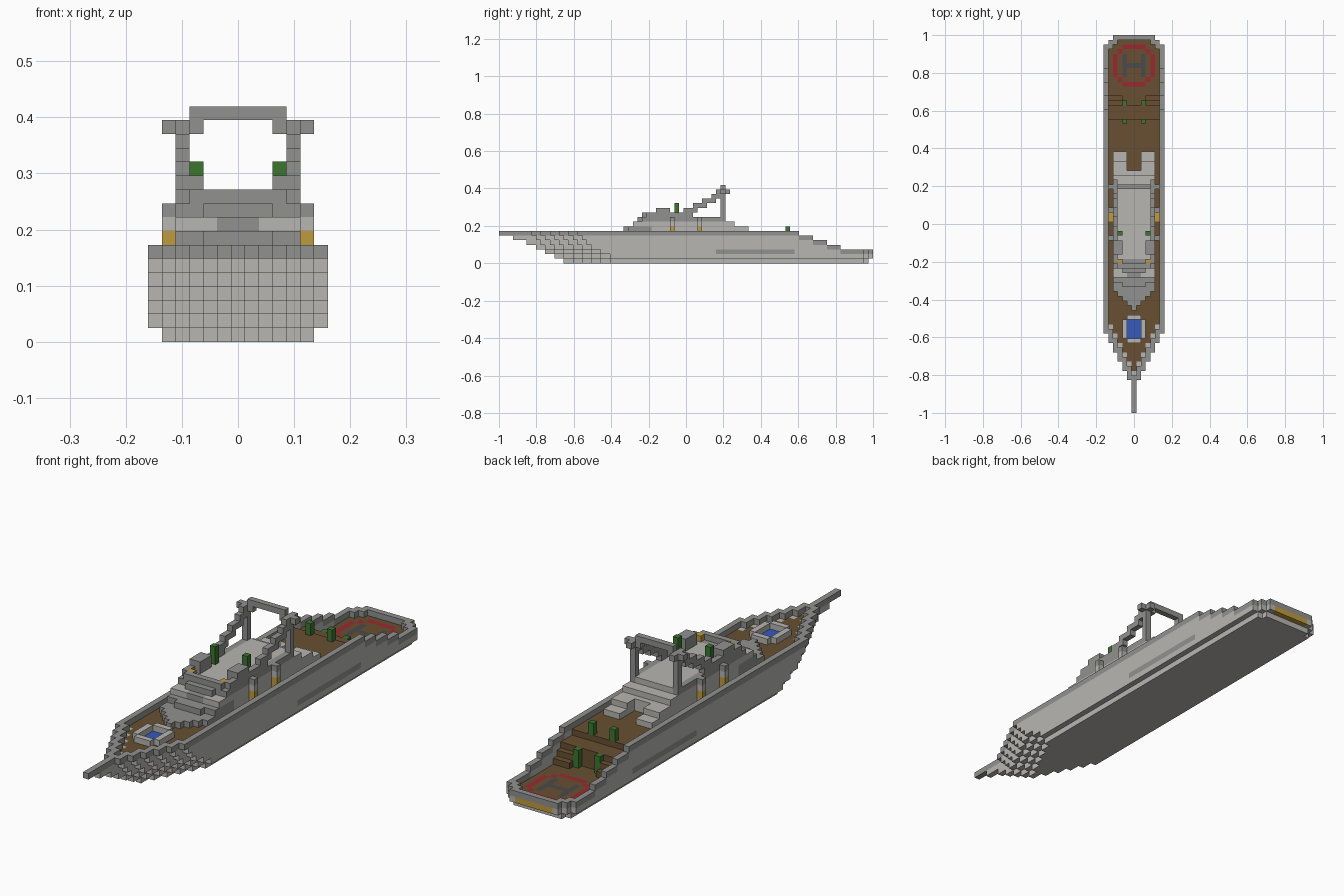
import bpy
from mathutils import Vector

V = 2 / 81                       # edge length of one block
LENGTH = 81

if "Cube" in bpy.data.objects:
    bpy.data.objects.remove(bpy.data.objects["Cube"], do_unlink=True)

COLOURS = {
    "light_grey": (0.474, 0.467, 0.44),
    "dark_grey": (0.286, 0.286, 0.28),
    "wood": (0.138, 0.08, 0.032),
    "red": (0.32, 0.022, 0.03),
    "blue": (0.04, 0.1, 0.5),
    "green": (0.045, 0.18, 0.03),
    "gold": (0.52, 0.33, 0.05),
    "charcoal": (0.07, 0.07, 0.07),
}
MATS = {}
for name, rgb in COLOURS.items():
    mat = bpy.data.materials.new(name)
    mat.use_nodes = True
    mat.diffuse_color = (*rgb, 1)
    mat.node_tree.nodes["Principled BSDF"].inputs["Base Color"].default_value = (*rgb, 1)
    MATS[name] = mat

world = {}                       # block position -> (part, colour)


def block(part, colour, xs, ys, zs, mirror=False):
    """Fill a box of blocks; each range is (first, last), inclusive."""
    for x in range(xs[0], xs[1] + 1):
        for y in range(ys[0], ys[1] + 1):
            for z in range(zs[0], zs[1] + 1):
                world[x, y, z] = (part, colour)
                if mirror:
                    world[-x, y, z] = (part, colour)


# Hull outline: where each layer starts at the bow
STEM = [14, 12, 10, 8, 6, 3, 0]
FLARE = [14, 12, 10, 8, 7, 6, 5]


def inside(x, y, z):
    h = abs(x)
    if h > (5 if z == 0 else 6):
        return False
    start = FLARE[z] + 2 * h if h else STEM[z]
    return start <= y < LENGTH - max(0, h - 4) - (z == 0)


def on_edge(x, y, z):
    return not all(inside(x + a, y + b, z) for a in (-1, 0, 1) for b in (-1, 0, 1))


def sheer(y):
    return 7 - sum(y >= step for step in (65, 68, 71, 74))


def deck_height(x, y):
    if y < 63:
        return 6
    if y < 66:
        return 5
    if abs(x) >= 3 and y < 68:
        return 70 - y            # side stairs
    return 2


# Hull, rail and decks
for x in range(-6, 7):
    for y in range(LENGTH):
        for z in range(sheer(y)):
            if not inside(x, y, z):
                continue
            edge = on_edge(x, y, z)
            if z == sheer(y) - 1 and edge:
                world[x, y, z] = ("rail", "dark_grey")
            elif edge:
                slot = abs(x) == 6 and z == 2 and 47 <= y <= 63
                world[x, y, z] = ("hull", "dark_grey" if slot else "light_grey")
            elif z < deck_height(x, y):
                planked = z == 5 or (z >= 1 and y >= 60)
                world[x, y, z] = ("deck", "wood") if planked else ("hull", "light_grey")

# Helipad marking: ring and bars in the aft deck
for dx in range(-4, 5):
    for dy in range(-4, 5):
        a, b = abs(dx), abs(dy)
        if (max(a, b) == 4 and min(a, b) <= 2) or a == b == 3:
            world[dx, 74 + dy, 1] = ("deck", "red")
        elif (a == 2 and b <= 2) or (b == 0 and a < 2):
            world[dx, 74 + dy, 1] = ("deck", "charcoal")

# Bow pool with a raised rim
block("pool_water", "blue", (-1, 1), (16, 19), (5, 5))
block("pool_rim", "light_grey", (2, 2), (16, 19), (6, 6), True)
for y in (15, 20):
    block("pool_rim", "light_grey", (-1, 1), (y, y), (6, 6))

# Deckhouse with stepped stern and two aft lobes
block("deckhouse", "light_grey", (-4, 4), (31, 51), (6, 7))
block("deckhouse", "light_grey", (-4, 4), (31, 50), (8, 8))
block("deckhouse", "light_grey", (-4, 4), (33, 48), (9, 9))
block("aft_seats", "light_grey", (2, 4), (52, 55), (6, 6), True)
block("aft_seats", "light_grey", (2, 4), (52, 53), (7, 7), True)

# Pointed, stepped deckhouse front
for y in range(22, 33):
    h = min(4, y - 22)
    block("house_front", "dark_grey", (-h, h), (y, y), (6, 6))
    if y >= 27:
        h = min(4, 2 * (y - 26))
        block("house_front", "dark_grey", (-h, h), (y, y), (7, 7))
    if y >= 29:
        block("house_front", "light_grey", (2, 4), (y, y), (8, 8), True)
        block("house_front", "dark_grey", (-1, 1), (y, y), (8, 8))
block("house_front", "dark_grey", (-2, 2), (30, 30), (9, 9))
block("house_front", "dark_grey", (-4, 4), (31, 32), (9, 9))
block("windscreen", "dark_grey", (-3, 3), (31, 31), (10, 10))
block("windscreen", "gold", (3, 3), (32, 32), (10, 10), True)

# Roof side bulwarks and stepped arms climbing to the arch
block("roof_side", "dark_grey", (4, 4), (32, 39), (9, 10), True)
block("roof_side", "dark_grey", (4, 4), (40, 48), (9, 9), True)
block("roof_side", "dark_grey", (3, 4), (34, 36), (10, 11), True)
for step in range(4):
    y = 40 + 2 * step
    block("arch_arm", "dark_grey", (4, 4), (y, y + 2), (11 + step, 11 + step), True)
block("arch_arm", "dark_grey", (4, 4), (39, 41), (10, 10), True)

# Mast arch
block("arch_leg", "dark_grey", (4, 4), (48, 48), (9, 14), True)
block("arch_top", "dark_grey", (3, 5), (48, 48), (15, 15), True)
block("arch_top", "dark_grey", (4, 4), (47, 49), (15, 15), True)
block("arch_crossbar", "dark_grey", (-3, 3), (48, 48), (16, 16))

# Side pillars with gold feet, and the gold thresholds between them
for y in (37, 43):
    block("side_pillar", "gold", (5, 5), (y, y), (6, 7), True)
    block("side_pillar", "light_grey", (5, 5), (y, y), (8, 8), True)
    block("side_pillar", "dark_grey", (5, 5), (y, y), (9, 9), True)
block("threshold", "gold", (5, 5), (41, 42), (5, 5), True)

# Shrubs on the roof and aft decks
block("roof_shrub", "green", (3, 3), (38, 38), (10, 12), True)
block("deck_shrub", "green", (2, 2), (62, 62), (6, 7), True)
block("deck_shrub", "green", (2, 2), (66, 66), (2, 4), True)

# Gold plank under the stern
for x in range(-3, 4):
    world[x, 80, 1] = ("stern_plank", "gold")

# Turn blocks into one mesh per part, keeping only the outside faces
AXES = [Vector((1, 0, 0)), Vector((0, 1, 0)), Vector((0, 0, 1))]
parts = {}
for cell, (part, colour) in world.items():
    verts, faces, colours = parts.setdefault(part, ({}, [], []))
    centre = Vector(cell) + Vector((0, 0.5, 0.5))
    for i, axis in enumerate(AXES):
        u, w = AXES[(i + 1) % 3] / 2, AXES[(i + 2) % 3] / 2
        for sign in (1, -1):
            n = axis * sign
            if tuple(int(c + d) for c, d in zip(cell, n)) in world:
                continue
            corners = [-u - w, u - w, u + w, w - u][::sign]
            face = []
            for c in corners:
                p = centre + n / 2 + c - Vector((0, LENGTH / 2, 0))
                face.append(verts.setdefault(tuple(p * V), len(verts)))
            faces.append(face)
            colours.append(colour)

for part, (verts, faces, colours) in parts.items():
    mesh = bpy.data.meshes.new(part)
    mesh.from_pydata(list(verts), [], faces)
    used = sorted(set(colours))
    for colour in used:
        mesh.materials.append(MATS[colour])
    for poly, colour in zip(mesh.polygons, colours):
        poly.material_index = used.index(colour)
    mesh.update()
    bpy.context.collection.objects.link(bpy.data.objects.new(part, mesh))
